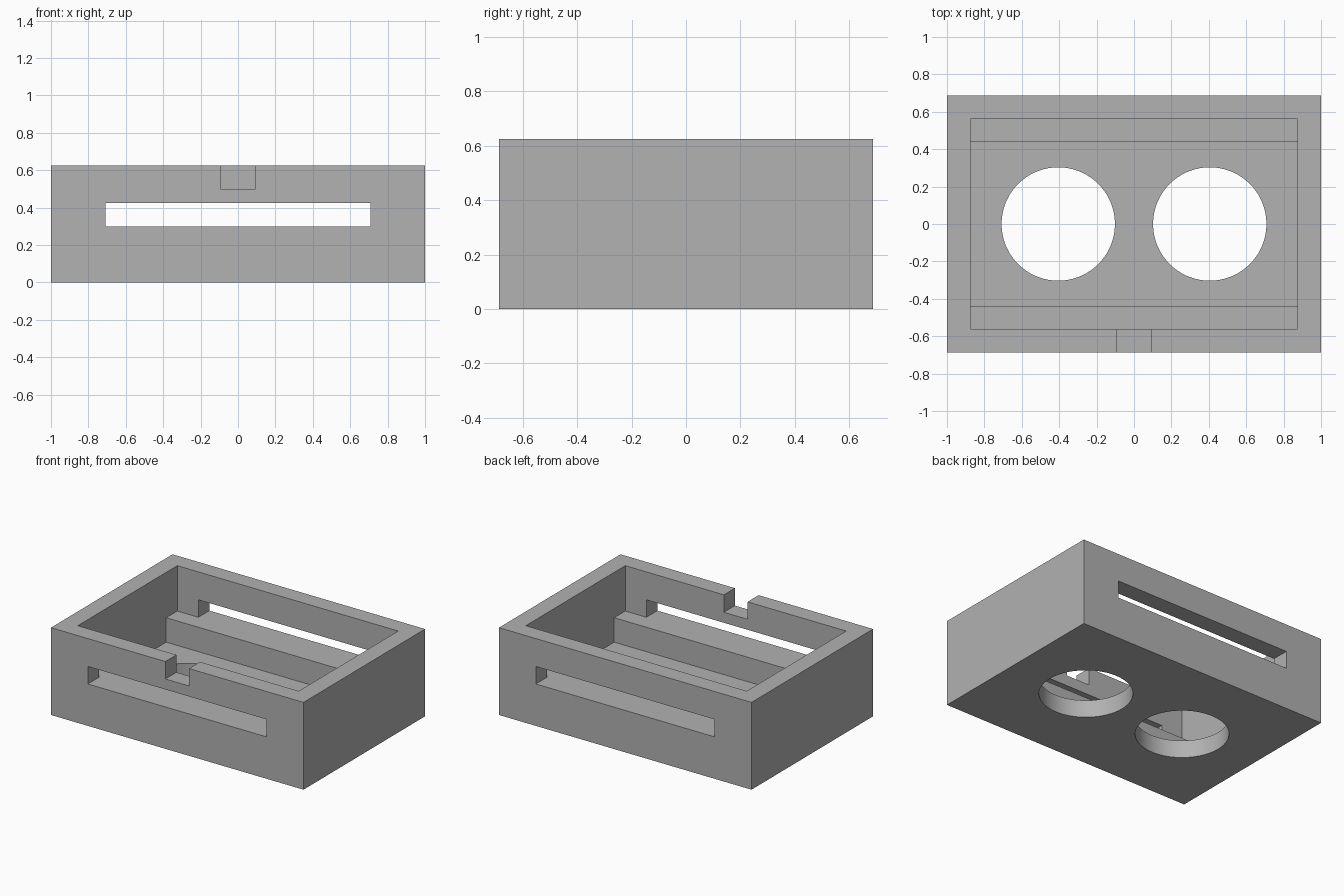
import bpy
import bmesh
from math import radians

cube = bpy.data.objects.get("Cube")
if cube:
    bpy.data.objects.remove(cube, do_unlink=True)

LENGTH, DEPTH, HEIGHT = 2.0, 1.375, 0.625
WALL = 0.125
LEDGE_Z, SLOT_TOP = 0.30, 0.425
HOLE_X, HOLE_R = 0.405, 0.303
OVER = 0.2  # how far cutters reach past the body

grey = bpy.data.materials.new("grey")
grey.use_nodes = True
grey.diffuse_color = (0.445, 0.445, 0.445, 1)
grey.node_tree.nodes["Principled BSDF"].inputs["Base Color"].default_value = grey.diffuse_color


def finish(name, bm):
    bmesh.ops.recalc_face_normals(bm, faces=bm.faces)
    mesh = bpy.data.meshes.new(name)
    bm.to_mesh(mesh)
    bm.free()
    mesh.materials.append(grey)
    obj = bpy.data.objects.new(name, mesh)
    bpy.context.collection.objects.link(obj)
    return obj


def box(name, low, high):
    bm = bmesh.new()
    bmesh.ops.create_cube(bm, size=1)
    for v in bm.verts:
        v.co = [a if c < 0 else b for c, a, b in zip(v.co, low, high)]
    return finish(name, bm)


def cylinder(name, x, radius, z0, z1):
    bm = bmesh.new()
    bmesh.ops.create_cone(bm, cap_ends=True, segments=96, radius1=radius,
                          radius2=radius, depth=z1 - z0)
    bmesh.ops.translate(bm, verts=bm.verts, vec=(x, 0, (z0 + z1) / 2))
    return finish(name, bm)


def prism_along_x(name, profile, half):
    bm = bmesh.new()
    face = bm.faces.new([bm.verts.new((-half, y, z)) for y, z in profile])
    moved = bmesh.ops.extrude_face_region(bm, geom=[face])["geom"]
    verts = [g for g in moved if isinstance(g, bmesh.types.BMVert)]
    bmesh.ops.translate(bm, verts=verts, vec=(2 * half, 0, 0))
    return finish(name, bm)


# Outer block
hx, hy = LENGTH / 2, DEPTH / 2
body = box("tray_body", (-hx, -hy, 0), (hx, hy, HEIGHT))

# Open cavity with a ledge along the front and back walls
wide, narrow, top = hy - WALL, hy - 2 * WALL, HEIGHT + OVER
right_half = [(narrow, WALL), (narrow, LEDGE_Z), (wide, LEDGE_Z), (wide, top)]
profile = right_half + [(-y, z) for y, z in reversed(right_half)]
cutters = [prism_along_x("cavity_cutter", profile, hx - WALL)]

# Long slot through both walls, and a notch in the front rim
sx = HOLE_X + HOLE_R
cutters.append(box("slot_cutter", (-sx, -hy - OVER, LEDGE_Z), (sx, hy + OVER, SLOT_TOP)))
cutters.append(box("notch_cutter", (-0.094, -hy - OVER, 0.5), (0.094, -wide + OVER, top)))

# Two round holes in the floor
for side, x in (("left", HOLE_X), ("right", -HOLE_X)):
    cutters.append(cylinder(side + "_hole_cutter", x, HOLE_R, -OVER, WALL + 0.1))

for cutter in cutters:
    cutter.hide_render = True
    mod = body.modifiers.new(cutter.name, "BOOLEAN")
    mod.operation = "DIFFERENCE"
    mod.solver = "EXACT"
    mod.object = cutter

# Apply the cuts, then discard the cutters
bpy.ops.object.select_all(action="DESELECT")
bpy.context.view_layer.objects.active = body
body.select_set(True)
for mod in list(body.modifiers):
    bpy.ops.object.modifier_apply(modifier=mod.name)
for cutter in cutters:
    bpy.data.objects.remove(cutter, do_unlink=True)
bpy.ops.object.shade_smooth_by_angle(angle=radians(30))
